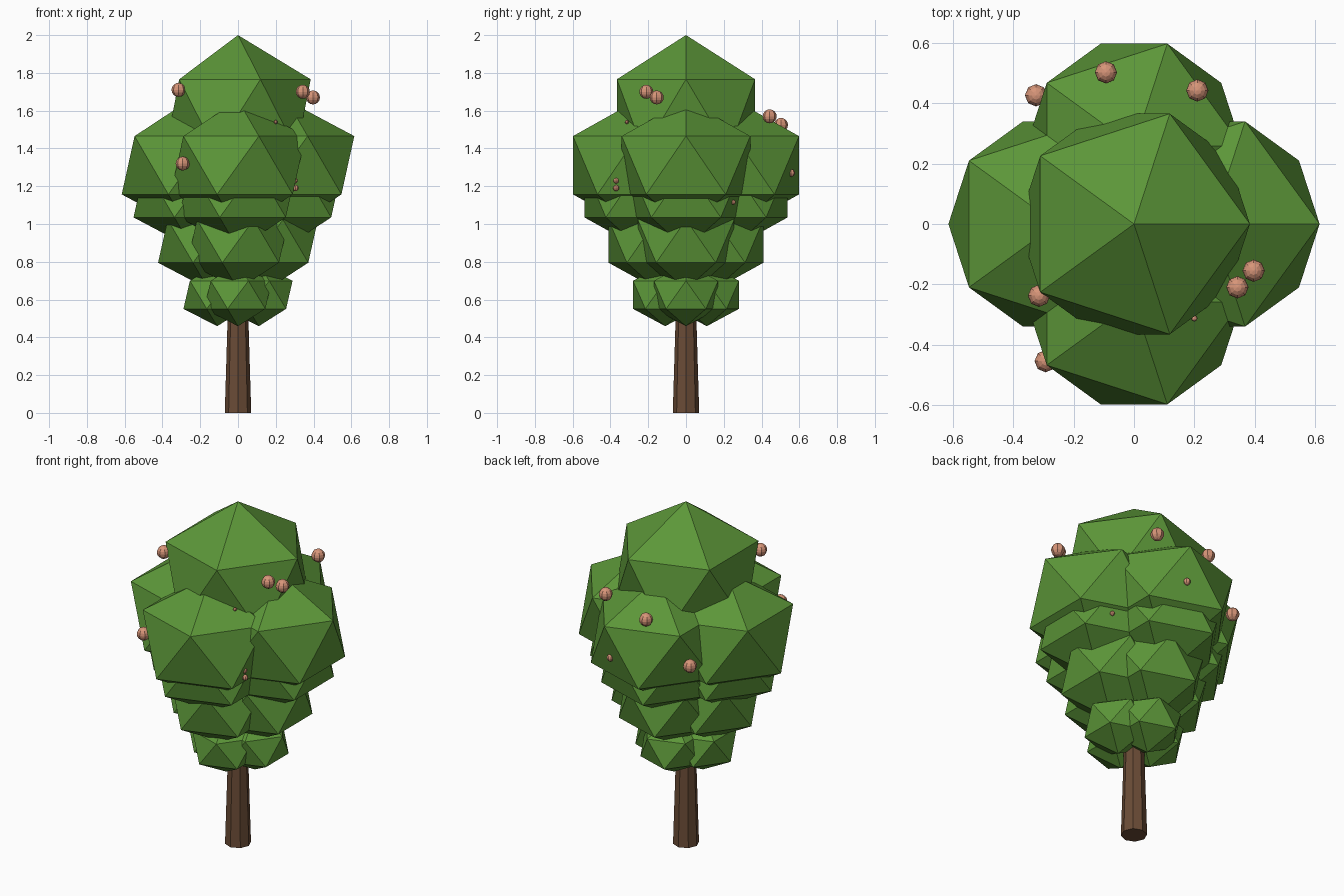
import bpy

if "Cube" in bpy.data.objects:
    bpy.data.objects.remove(bpy.data.objects["Cube"])


def material(name, color):
    mat = bpy.data.materials.new(name)
    mat.diffuse_color = (*color, 1.0)
    mat.use_nodes = True
    mat.node_tree.nodes["Principled BSDF"].inputs["Base Color"].default_value = mat.diffuse_color
    return mat


leaf_green = material("leaf_green", (0.107, 0.307, 0.040))
bark_brown = material("bark_brown", (0.145, 0.072, 0.037))
fruit_peach = material("fruit_peach", (0.680, 0.300, 0.190))


def finish(name, mat):
    ob = bpy.context.object
    ob.name = name
    ob.data.materials.append(mat)
    return ob


def leaf_clump(name, loc, radius, height):
    # coarse 20-sided ball, slightly flattened
    bpy.ops.mesh.primitive_ico_sphere_add(subdivisions=1, radius=1, location=loc)
    ob = finish(name, leaf_green)
    ob.scale = (radius, radius, height)


def fruit(index, loc, radius):
    bpy.ops.mesh.primitive_uv_sphere_add(segments=8, ring_count=8, radius=radius, location=loc)
    finish(f"fruit_{index}", fruit_peach)


# Tapered trunk, its top hidden in the foliage
bpy.ops.mesh.primitive_cone_add(vertices=8, radius1=0.07, radius2=0.04, depth=1.0, location=(0, 0, 0.5))
finish("trunk", bark_brown)

# Foliage tiers: centre height, offset from axis, radius, half height
tiers = [
    (0.625, 0.110, 0.20, 0.166),
    (0.909, 0.155, 0.30, 0.255),
    (1.169, 0.240, 0.35, 0.300),
    (1.311, 0.258, 0.40, 0.345),
]
sides = {"right": (1, 0), "left": (-1, 0), "back": (0, 1), "front": (0, -1)}
for t, (z, offset, radius, height) in enumerate(tiers, 1):
    for side, (sx, sy) in sides.items():
        leaf_clump(f"leaf_clump_{t}_{side}", (sx * offset, sy * offset, z), radius, height)

# Crown
leaf_clump("leaf_crown", (0, 0, 1.577), 0.43, 0.423)

# Fruit sitting on the foliage
large_fruit = [
    (-0.325, 0.427, 1.285), (-0.093, 0.503, 1.525), (0.21, 0.443, 1.57),
    (0.397, -0.155, 1.67), (0.343, -0.21, 1.70),
    (-0.315, -0.238, 1.71), (-0.293, -0.455, 1.32),
]
# Fruit almost hidden between the leaves
small_fruit = [
    ((0.30, -0.37, 1.23), 0.016), ((0.305, -0.37, 1.19), 0.016),
    ((0.36, 0.25, 1.115), 0.013), ((0.10, 0.557, 1.27), 0.020),
    ((0.20, -0.313, 1.54), 0.010),
]
for i, (loc, radius) in enumerate([(p, 0.037) for p in large_fruit] + small_fruit, 1):
    fruit(i, loc, radius)
